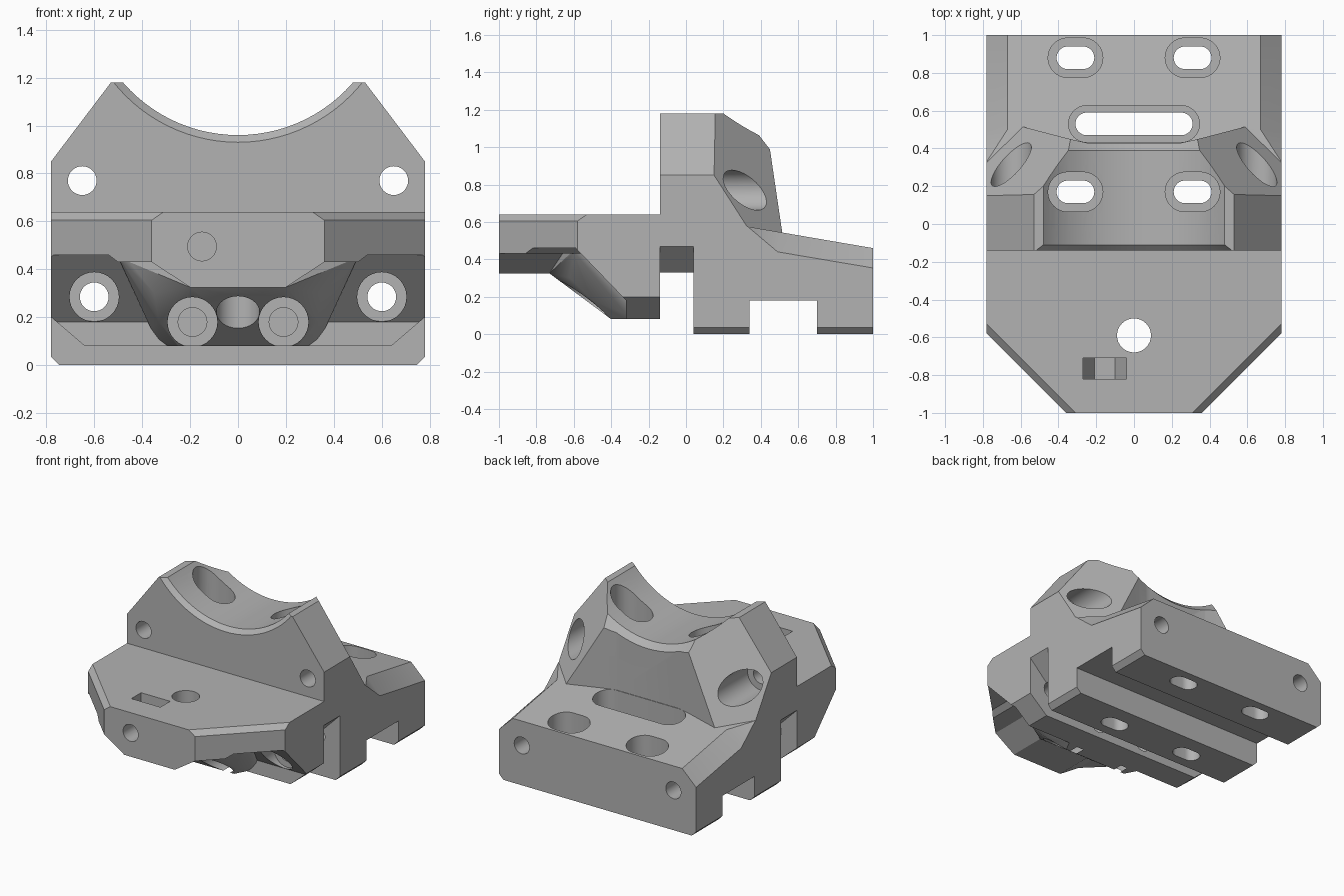
import bpy, bmesh, math
from mathutils import Vector

if "Cube" in bpy.data.objects:
    bpy.data.objects.remove(bpy.data.objects["Cube"])

grey = bpy.data.materials.new("light grey")
grey.diffuse_color = (0.45, 0.45, 0.45, 1)
grey.use_nodes = True
grey.node_tree.nodes["Principled BSDF"].inputs["Base Color"].default_value = grey.diffuse_color


def make(name, bm):
    bmesh.ops.recalc_face_normals(bm, faces=bm.faces)
    me = bpy.data.meshes.new(name)
    bm.to_mesh(me)
    bm.free()
    ob = bpy.data.objects.new(name, me)
    bpy.context.collection.objects.link(ob)
    me.materials.append(grey)
    return ob


def prism(name, pts, axis, lo, hi):
    """Extrude a 2D outline along an axis between lo and hi."""
    place = {'x': lambda a, b, t: (t, a, b),
             'y': lambda a, b, t: (a, t, b),
             'z': lambda a, b, t: (a, b, t)}[axis]
    bm = bmesh.new()
    v0 = [bm.verts.new(place(a, b, lo)) for a, b in pts]
    v1 = [bm.verts.new(place(a, b, hi)) for a, b in pts]
    bm.faces.new(v0)
    bm.faces.new(v1[::-1])
    n = len(pts)
    for i in range(n):
        j = (i + 1) % n
        bm.faces.new((v0[i], v0[j], v1[j], v1[i]))
    return make(name, bm)


def hull(name, pts):
    bm = bmesh.new()
    for p in pts:
        bm.verts.new(p)
    r = bmesh.ops.convex_hull(bm, input=bm.verts)
    junk = [v for v in bm.verts if not v.link_faces]
    bmesh.ops.delete(bm, geom=junk, context='VERTS')
    bmesh.ops.dissolve_limit(bm, angle_limit=0.01, verts=bm.verts, edges=bm.edges)
    return make(name, bm)


def slice_off(ob, point, normal):
    """Remove everything on the normal side of a plane and cap the cut."""
    bm = bmesh.new()
    bm.from_mesh(ob.data)
    r = bmesh.ops.bisect_plane(bm, geom=bm.verts[:] + bm.edges[:] + bm.faces[:],
                               plane_co=point, plane_no=Vector(normal).normalized(),
                               clear_outer=True)
    edges = [e for e in r['geom_cut'] if isinstance(e, bmesh.types.BMEdge)]
    bmesh.ops.holes_fill(bm, edges=edges, sides=0)
    bmesh.ops.recalc_face_normals(bm, faces=bm.faces)
    bm.to_mesh(ob.data)
    bm.free()


def slice_both(ob, p, n):
    for s in (1, -1):
        slice_off(ob, (s * p[0], p[1], p[2]), (s * n[0], n[1], n[2]))


def combine(ob, other, op):
    m = ob.modifiers.new("bool", 'BOOLEAN')
    m.operation, m.object, m.solver = op, other, 'EXACT'
    dg = bpy.context.evaluated_depsgraph_get()
    me = bpy.data.meshes.new_from_object(ob.evaluated_get(dg))
    ob.modifiers.clear()
    ob.data = me
    bpy.data.objects.remove(other)


def cut(ob, other):
    combine(ob, other, 'DIFFERENCE')


def ring(cx, cy, r, half=0.0, n=32):
    """Circle outline, or a slot outline when half > 0."""
    pts = []
    for i in range(n + 2 if half else n):
        if half:
            side = 1 if i <= n // 2 else -1
            a = -math.pi / 2 + math.pi * (i if side > 0 else i - 1) / (n // 2)
            pts.append((cx + side * half + r * math.cos(a), cy + r * math.sin(a)))
        else:
            a = 2 * math.pi * i / n
            pts.append((cx + r * math.cos(a), cy + r * math.sin(a)))
    return pts


def mirror(pts):
    return [(s * x, y, z) for x, y, z in pts for s in (1, -1)]


# front plate with sloping underside
plate = prism("bracket", [(-1, .64), (-1, .46), (-.59, .46), (-.32, .18), (-.32, .08),
                          (-.14, .08), (-.14, .47), (0, .47), (0, .64)], 'x', -.78, .78)
slice_both(plate, (.78, 0, .2), (.12, 0, -.14))
belly = prism("belly", [(-.54, .46), (-.5, .43), (-.36, .43), (-.2, .325), (.2, .325),
                        (.36, .43), (.5, .43), (.54, .46), (.54, .5), (-.54, .5)],
              'y', -1, -.4)
combine(plate, belly, 'UNION')
keel = hull("keel", mirror([(.5, -.6, .45), (.2, -.73, .325), (.35, -.62, .3),
                            (.33, -.5, .18), (.25, -.4, .08), (.33, -.25, .08),
                            (.5, -.25, .45), (.2, -.73, .5), (.45, -.3, .5)]))
combine(plate, keel, 'UNION')
slice_both(plate, (.36, -1, .5), (1, -1, 0))
slice_both(plate, (.36, -1, .605), (.035, -.035, .05))

# rear deck with two feet
deck = prism("deck", [(-.05, .47), (.04, .47), (.04, 0), (.34, 0), (.34, .18), (.7, .18),
                      (.7, 0), (1, 0), (1, .46), (.33, .575), (-.05, .575)],
             'x', -.78, .78)
slice_both(deck, (.78, 0, .035), (1, 0, -1))
edge = [(.67, .5, .546), (.67, 1.1, .443), (.78, .49, .44), (.78, 1.1, .337), (.78, .33, .575)]
edge += [(x + .1, y, z + .1) for x, y, z in edge]
for s in (1, -1):
    cut(deck, hull("edge_cutter", [(s * x, y, z) for x, y, z in edge]))

# saddle tower with slanted rear cheeks
tower = prism("tower", [(-.78, .48), (-.78, .85), (-.53, 1.18), (.53, 1.18),
                        (.78, .85), (.78, .48)], 'y', -.14, .56)
slice_both(tower, (.78, .15, .85), (.068, .078, .050))
back = [(.25, .43), (.34, .45), (.57, .51), (.9, .6), (.9, .9)]
cut(tower, prism("back_cutter", back + [(-x, y) for x, y in back[::-1]], 'z', .3, 1.4))

# saddle groove with chamfered rims
bm = bmesh.new()
rows = []
for y, r in ((-.2, .724), (-.11, .634), (.39, .634), (.48, .724)):
    rows.append([bm.verts.new((x, y, z)) for x, z in ring(0, 1.594, r, n=96)])
for a, b in zip(rows, rows[1:]):
    for i in range(96):
        j = (i + 1) % 96
        bm.faces.new((a[i], a[j], b[j], b[i]))
bm.faces.new(rows[0])
bm.faces.new(rows[-1])
cut(tower, make("groove_cutter", bm))

# channel roof between plate and deck
roof = prism("roof", [(-.64, .33), (.64, .33), (.78, .47), (.78, .5), (-.78, .5), (-.78, .47)],
             'y', -.2, .1)
body = plate
for part in (deck, tower, roof):
    combine(body, part, 'UNION')

# vertical slots with wide upper recesses
for x, y, half, r, R, floor in ((.31, .88, .04, .06, .105, .2), (-.31, .88, .04, .06, .105, .2),
                                (.31, .17, .04, .06, .105, .2), (-.31, .17, .04, .06, .105, .2),
                                (0, .53, .25, .06, .097, .35)):
    cut(body, prism("slot_cutter", ring(x, y, R, half), 'z', floor, 1.5))
    cut(body, prism("slot_cutter", ring(x, y, r, half), 'z', -.2, floor + .05))

# horizontal bolt holes with recesses, each: x, z, radius, y from, y to
for s in (1, -1):
    for x, z, r, lo, hi in ((.65, .77, .06, -.3, .3), (.65, .77, .107, .08, .8),
                            (.6, .285, .06, -.6, 1.2), (.6, .285, .103, -1.1, -.3),
                            (.19, .18, .06, -.5, -.05), (.19, .18, .104, -1.1, -.33)):
        cut(body, prism("bolt_cutter", ring(s * x, z, r), 'y', lo, hi))

# filament hole, set screw hole and nut pocket
cut(body, prism("feed_cutter", ring(0, -.59, .09), 'z', -.2, .9))
cut(body, prism("screw_cutter", ring(-.15, .495, .06), 'y', -1.2, -.65))
cut(body, prism("nut_cutter", [(-.27, .8), (-.27, .495), (-.21, .39), (-.10, .39),
                               (-.04, .495), (-.04, .8)], 'y', -.82, -.71))

# keep sharp edges, smooth the round ones
body.data.materials.clear()
body.data.materials.append(grey)
bpy.context.view_layer.objects.active = body
body.select_set(True)
bpy.ops.object.shade_smooth_by_angle(angle=math.radians(25))
